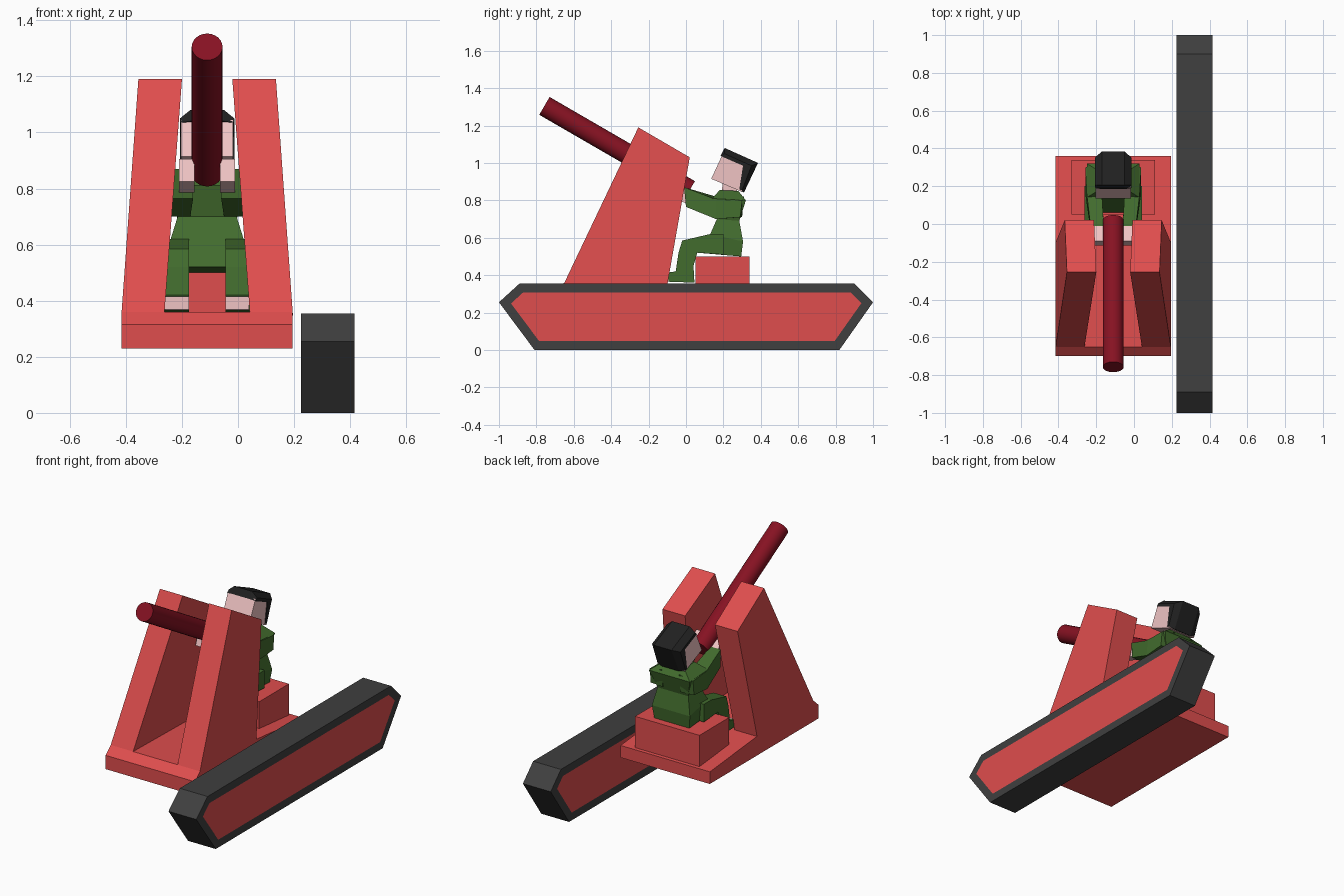
import bpy, bmesh, math
from mathutils import Vector

if "Cube" in bpy.data.objects:
    bpy.data.objects.remove(bpy.data.objects["Cube"])

C = -0.11  # centre line of the gun carriage


def material(name, rgb):
    m = bpy.data.materials.new(name)
    m.diffuse_color = (*rgb, 1)
    m.use_nodes = True
    m.node_tree.nodes["Principled BSDF"].inputs["Base Color"].default_value = m.diffuse_color
    return m


RED = material("red", (0.74, 0.075, 0.075))
MAROON = material("maroon", (0.24, 0.006, 0.016))
DARK = material("dark_grey", (0.05, 0.05, 0.05))
GREEN = material("green", (0.055, 0.15, 0.027))
SKIN = material("skin", (0.87, 0.55, 0.55))
BLACK = material("black", (0.015, 0.015, 0.015))


def loft(name, rings, *mats, panel=0):
    """Join rings of 3D points, cap both ends, optionally inset the caps as panels."""
    bm = bmesh.new()
    vs = [[bm.verts.new(p) for p in r] for r in rings]
    n = len(vs[0])
    for a, b in zip(vs, vs[1:]):
        for i in range(n):
            j = (i + 1) % n
            bm.faces.new((a[i], a[j], b[j], b[i]))
    caps = [bm.faces.new(vs[0]), bm.faces.new(vs[-1])]
    bmesh.ops.recalc_face_normals(bm, faces=bm.faces[:])
    if panel:
        bmesh.ops.inset_region(bm, faces=caps, thickness=panel, use_even_offset=True)
        for f in caps:
            f.material_index = 1
    me = bpy.data.meshes.new(name)
    bm.to_mesh(me)
    bm.free()
    for m in mats:
        me.materials.append(m)
    ob = bpy.data.objects.new(name, me)
    bpy.context.collection.objects.link(ob)
    return ob


def prism(name, profile, xs, *mats, panel=0):
    """Extrude a (y, z) profile between x values; an x may be a function of z."""
    rings = [[(x(z) if callable(x) else x, y, z) for y, z in profile] for x in xs]
    return loft(name, rings, *mats, panel=panel)


def shrink(profile, k):
    cy = sum(p[0] for p in profile) / len(profile)
    cz = sum(p[1] for p in profile) / len(profile)
    return [(cy + (y - cy) * k, cz + (z - cz) * k) for y, z in profile]


# track with coloured side panels
prism("track", [(-1, .255), (-.89, .355), (.9, .355), (1, .255), (.82, 0), (-.81, 0)],
      (.225, .415), DARK, RED, panel=.048)

# sloping base and seat
prism("base", [(-.7, .23), (-.7, .315), (-.65, .36), (-.1, .348), (.36, .305), (.36, .23)],
      (C - .305, C + .305), RED)
prism("seat", [(.05, .3), (.05, .5), (.34, .5), (.34, .3)], (-.33, .11), RED)

# leaning side walls
for s, side in ((-1, "left"), (1, "right")):
    outer = lambda z, s=s: C + s * (.305 - (z - .36) * .072)
    inner = lambda z, s=s: C + s * (.152 - (z - .36) * .075)
    prism(side + "_wall", [(-.65, .36), (-.255, 1.19), (.02, 1.03), (-.1, .348)],
          (outer, inner), RED)

# gun barrel
a, b = Vector((C, -.757, 1.305)), Vector((C, .02, .855))
bpy.ops.mesh.primitive_cylinder_add(vertices=24, radius=.055, depth=(b - a).length,
                                    location=(a + b) / 2,
                                    rotation=(b - a).to_track_quat('Z', 'Y').to_euler())
barrel = bpy.context.object
barrel.name = "barrel"
barrel.data.materials.append(MAROON)
bpy.ops.object.shade_smooth_by_angle(angle=math.radians(40))

# torso: stacked rectangles (z back, y back, z front, y front, half width)
torso = [(.5, .295, .52, .06, .12), (.58, .305, .62, .13, .13), (.69, .285, .70, .165, .105),
         (.80, .32, .81, .14, .14), (.85, .28, .855, .18, .075)]
loft("torso", [[(C - w, yb, zb), (C + w, yb, zb), (C + w, yf, zf), (C - w, yf, zf)]
               for zb, yb, zf, yf, w in torso], GREEN)

# limbs
for s, side in ((-1, "left"), (1, "right")):
    def limb(name, profile, x0, x1, mat):
        prism(side + name, profile, (C + s * x0, C + s * x1), mat)
    limb("_leg", [(.2, .51), (.2, .62), (.13, .62), (-.02, .585), (-.04, .52), (-.055, .42),
                  (-.09, .415), (-.095, .365), (.045, .36), (.04, .45), (.06, .52)],
         .065, .152, GREEN)
    limb("_toe", [(-.09, .415), (-.1, .415), (-.1, .368), (-.095, .366)], .065, .15, SKIN)
    # arm tapers inward to the hand
    arm = [[(C + s * x, y, z) for x, y, z in r] for r in (
        [(.06, .3, .71), (.148, .29, .71), (.148, .3, .80), (.06, .31, .82)],
        [(.06, .16, .70), (.148, .16, .70), (.14, .16, .805), (.06, .16, .82)],
        [(.05, -.0, .765), (.125, -.0, .765), (.12, -.01, .87), (.05, -.01, .87)])]
    loft(side + "_arm", arm, GREEN)
    limb("_hand", [(0, .785), (-.01, .865), (-.09, .905), (-.115, .825)], .045, .1, SKIN)

# neck, head and hair
prism("neck", [(.19, .84), (.27, .84), (.29, .92), (.2, .92)], (C - .05, C + .05), SKIN)
prism("head", [(.135, .915), (.195, 1.045), (.32, .995), (.30, .845)],
      (C - .093, C + .093), SKIN)
hair = [(.185, 1.04), (.207, 1.08), (.385, 1.0), (.31, .842), (.285, .855), (.305, .99)]
side_hair = [(.19, 1.035), (.205, 1.05), (.35, .985), (.30, .855), (.285, .86), (.305, .985)]
loft("hair", [[(C + x, y, z) for y, z in p] for x, p in
              ((-.097, side_hair), (-.06, hair), (.06, hair), (.097, side_hair))], BLACK)
